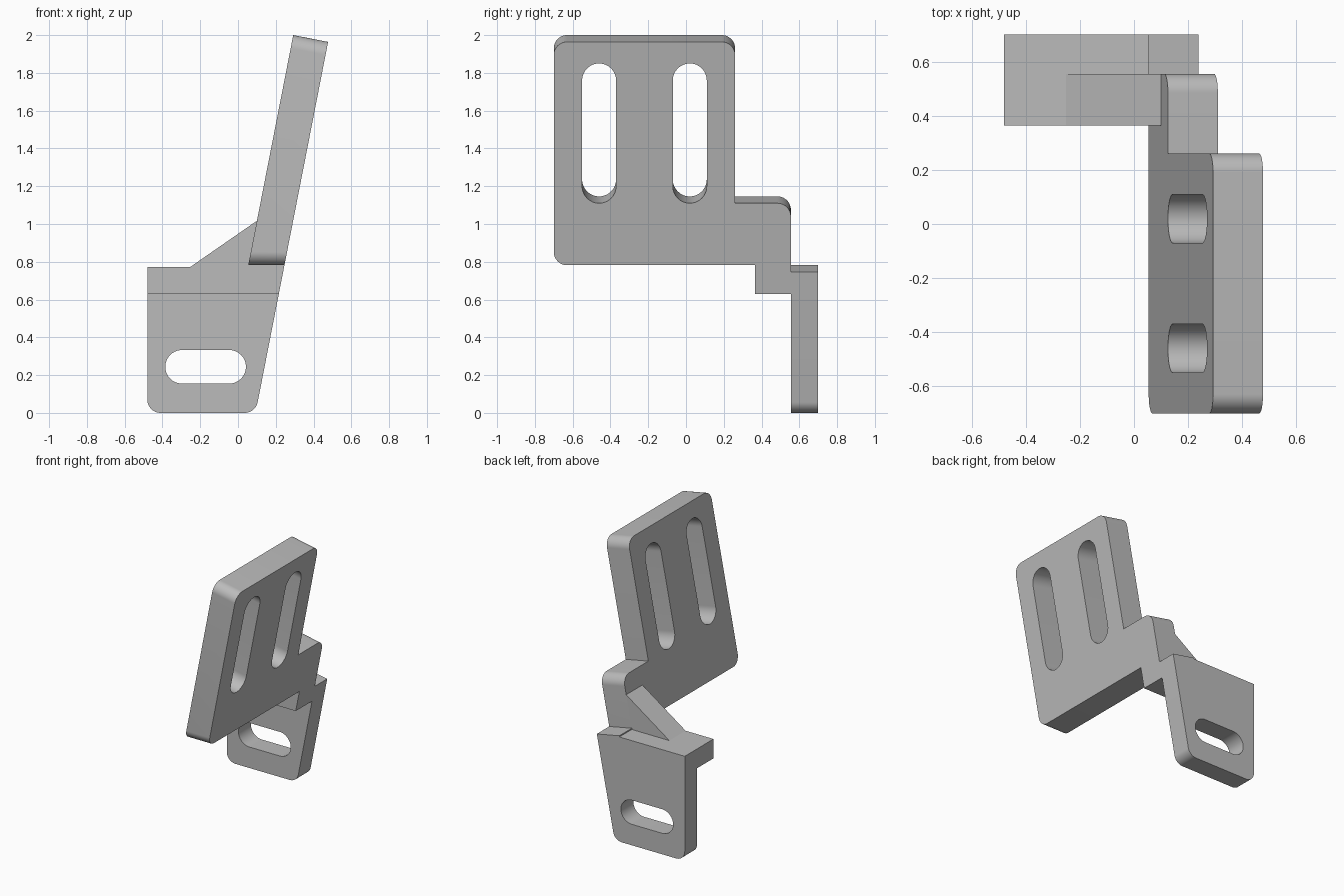
import bpy
import bmesh
import math
from mathutils import Vector

cube = bpy.data.objects.get("Cube")
if cube:
    bpy.data.objects.remove(cube, do_unlink=True)

# One plain grey metal
metal = bpy.data.materials.new("grey metal")
metal.use_nodes = True
GREY = (0.5, 0.5, 0.5, 1.0)
metal.diffuse_color = GREY
metal.node_tree.nodes["Principled BSDF"].inputs["Base Color"].default_value = GREY

SLOPE = 0.1955                                  # lean of the tall plate
TILT = math.atan(SLOPE)
THICK = 0.188
LEFT, SEAT, STEP = -0.48, 0.773, 0.782          # shared edges and heights
INNER, REAR = 0.555, 0.70                       # y faces of the foot plate
R = 0.07


def lean(z):
    """x of the leaning outer face at height z."""
    return 0.093 + SLOPE * z


def rounded(corners, steps=10):
    """Outline from (a, b, radius) corners, with tangent arcs."""
    out = []
    for i, (a, b, r) in enumerate(corners):
        p = Vector((a, b))
        if not r:
            out.append(p)
            continue
        d1 = (Vector(corners[i - 1][:2]) - p).normalized()
        d2 = (Vector(corners[(i + 1) % len(corners)][:2]) - p).normalized()
        half = d1.angle(d2) / 2
        centre = p + (d1 + d2).normalized() * r / math.sin(half)
        start = p + d1 * r / math.tan(half) - centre
        end = p + d2 * r / math.tan(half) - centre
        for k in range(steps + 1):
            q = centre + start.lerp(end, k / steps).normalized() * r
            if not out or (q - out[-1]).length > 1e-4:
                out.append(q)
    if (out[0] - out[-1]).length < 1e-4:
        out.pop()
    return out


def slot(a0, a1, b0, b1):
    """Round-ended slot outline."""
    r = min(a1 - a0, b1 - b0) / 2
    return rounded([(a0, b0, r), (a1, b0, r), (a1, b1, r), (a0, b1, r)])


def slab(name, loops, near, far):
    """Solid between two mapped copies of an outline with holes."""
    bm = bmesh.new()
    rims = [[], []]
    for loop in loops:
        rings = [[bm.verts.new(place(p)) for p in loop] for place in (near, far)]
        n = len(loop)
        for ring, rim in zip(rings, rims):
            rim += [bm.edges.new((ring[i], ring[(i + 1) % n])) for i in range(n)]
        for i in range(n):
            j = (i + 1) % n
            bm.faces.new((rings[0][i], rings[0][j], rings[1][j], rings[1][i]))
    for rim in rims:
        bmesh.ops.triangle_fill(bm, edges=rim, use_beauty=True)
    bmesh.ops.recalc_face_normals(bm, faces=bm.faces)
    mesh = bpy.data.meshes.new(name)
    bm.to_mesh(mesh)
    bm.free()
    mesh.materials.append(metal)
    obj = bpy.data.objects.new(name, mesh)
    bpy.context.collection.objects.link(obj)
    bpy.ops.object.select_all(action="DESELECT")
    obj.select_set(True)
    bpy.context.view_layer.objects.active = obj
    bpy.ops.object.shade_smooth_by_angle(angle=math.radians(30))


def outer_face(p):
    return (lean(p.y), p.x, p.y)


def inner_face(p):
    # The lower edge is cut level; everything above is square to the plate
    if p.y < STEP + R + 0.01:
        return (lean(p.y) - THICK / math.cos(TILT), p.x, p.y)
    return (lean(p.y) - THICK * math.cos(TILT), p.x, p.y + THICK * math.sin(TILT))


# Leaning plate with its side tab and two upright slots
plate = rounded([(-REAR, STEP, R), (INNER, STEP, 0), (INNER, 1.11, R),
                 (0.26, 1.11, 0), (0.26, 1.964, R), (-REAR, 1.964, R)])
slots = [slot(y, y + 0.18, 1.11, 1.85) for y in (-0.55, -0.07)]
slab("leaning_plate", [plate] + slots, outer_face, inner_face)


def at_y(y):
    return lambda p: (p.x, y, p.y)


# Foot plate with a level slot
kink = lean(STEP) - THICK / math.cos(TILT)
foot = rounded([(LEFT, 0, R), (lean(0), 0, R), (lean(0.746), 0.746, 0),
                (kink, STEP, 0), (kink, SEAT, 0), (LEFT, SEAT, 0)])
slab("foot_plate", [foot, slot(-0.385, 0.042, 0.155, 0.333)],
     at_y(INNER), at_y(REAR))

# Ledge and sloping gusset joining the two plates
gusset = rounded([(LEFT, 0.63, 0), (lean(0.63), 0.63, 0), (lean(STEP), STEP, 0),
                  (kink, STEP, 0), (kink + SLOPE * 0.235, 1.017, 0),
                  (-0.252, SEAT, 0), (LEFT, SEAT, 0)])
slab("gusset", [gusset], at_y(0.365), at_y(INNER))
